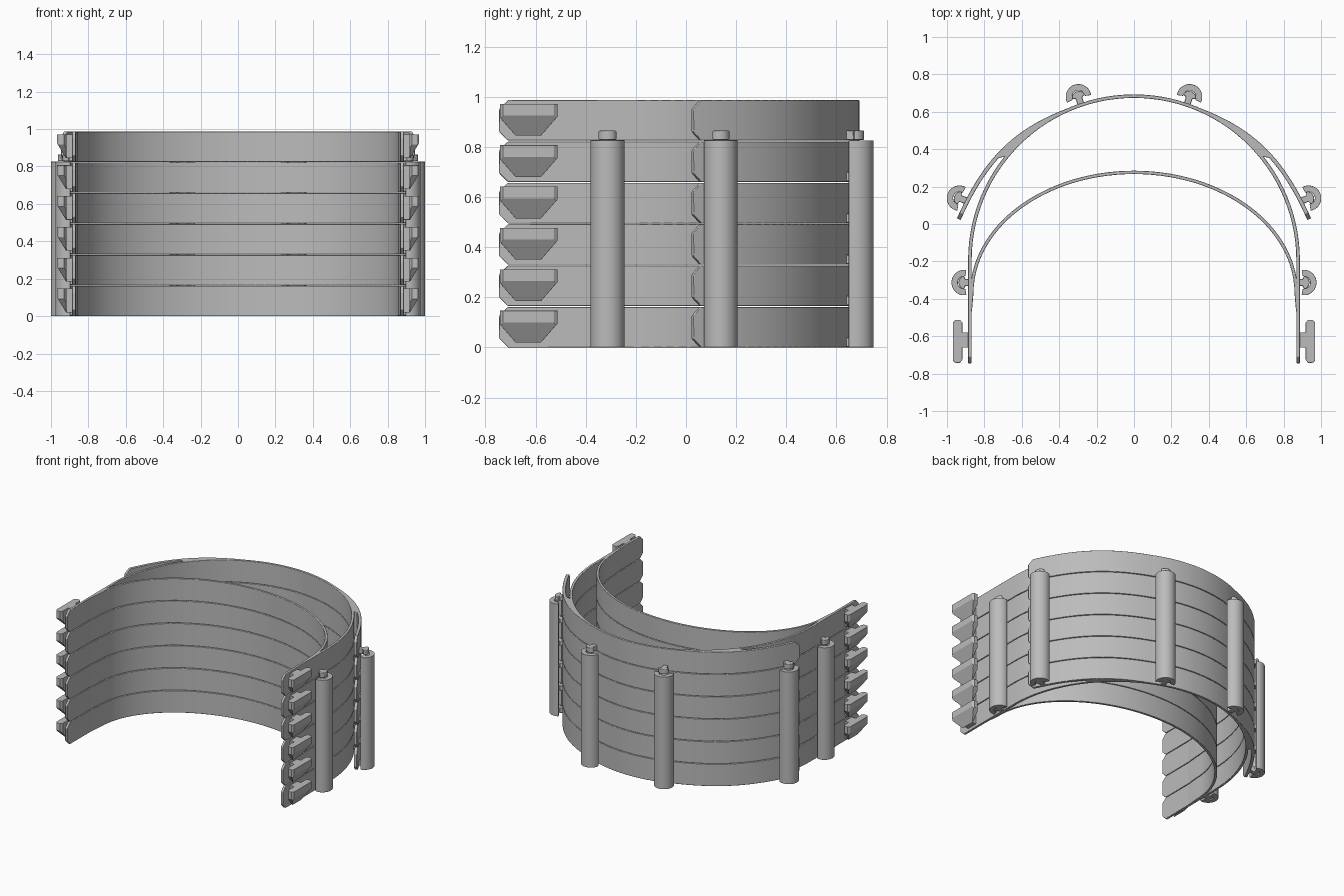
import bpy, bmesh, math
from mathutils import Vector
from mathutils.geometry import interpolate_bezier

cube = bpy.data.objects.get("Cube")
if cube:
    bpy.data.objects.remove(cube)

LAYERS, PITCH, HEIGHT = 6, 0.165, 0.162
CENTRE = Vector((0, -0.194))

grey = bpy.data.materials.new("plain grey")
grey.use_nodes = True
grey.diffuse_color = (0.5, 0.5, 0.5, 1)
grey.node_tree.nodes["Principled BSDF"].inputs["Base Color"].default_value = (0.5, 0.5, 0.5, 1)


def finish(name, bm, bevel=0.003, stacked=True):
    """Turn a bmesh into a softened object, repeated once per layer."""
    bmesh.ops.recalc_face_normals(bm, faces=bm.faces)
    mesh = bpy.data.meshes.new(name)
    bm.to_mesh(mesh)
    bm.free()
    mesh.materials.append(grey)
    ob = bpy.data.objects.new(name, mesh)
    bpy.context.collection.objects.link(ob)
    bpy.ops.object.select_all(action='DESELECT')
    ob.select_set(True)
    bpy.context.view_layer.objects.active = ob
    bpy.ops.object.shade_smooth_by_angle(angle=math.radians(30))
    mod = ob.modifiers.new("soft edges", 'BEVEL')
    mod.width = bevel
    mod.segments = 1
    mod.limit_method = 'ANGLE'
    mod.angle_limit = math.radians(40)
    mod.harden_normals = True
    if stacked:
        arr = ob.modifiers.new("layers", 'ARRAY')
        arr.count = LAYERS
        arr.use_relative_offset = False
        arr.use_constant_offset = True
        arr.constant_offset_displace = (0, 0, PITCH)


def ribbon(name, outer, inner, cut_start=0, cut_end=0):
    """Upright strip between two plan curves, with cut corners at its ends."""
    bm = bmesh.new()
    rows = [0, 0.035, HEIGHT - 0.035, HEIGHT]
    n = len(outer)

    def column(path, i):
        cut, nxt = {0: (cut_start, 1), n - 1: (cut_end, n - 2)}.get(i, (0, i))
        pulled = path[i] + (path[nxt] - path[i]).normalized() * cut
        return [bm.verts.new((*(pulled if r in (0, 3) else path[i]), z))
                for r, z in enumerate(rows)]

    cols = [(column(outer, i), column(inner, i)) for i in range(n)]
    for (o1, i1), (o2, i2) in zip(cols, cols[1:]):
        for r in range(3):
            bm.faces.new((o1[r], o2[r], o2[r + 1], o1[r + 1]))
            bm.faces.new((i1[r], i1[r + 1], i2[r + 1], i2[r]))
        bm.faces.new((o1[3], o2[3], i2[3], i1[3]))
        bm.faces.new((o1[0], i1[0], i2[0], o2[0]))
    for o, i in (cols[0], cols[-1]):
        for r in range(3):
            bm.faces.new((o[r], o[r + 1], i[r + 1], i[r]))
    finish(name, bm)


def prism(points, z0, z1):
    bm = bmesh.new()
    face = bm.faces.new([bm.verts.new((x, y, z0)) for x, y in points])
    top = bmesh.ops.extrude_face_region(bm, geom=[face])["geom"]
    bmesh.ops.translate(bm, vec=(0, 0, z1 - z0),
                        verts=[g for g in top if isinstance(g, bmesh.types.BMVert)])
    bmesh.ops.recalc_face_normals(bm, faces=bm.faces)
    return bm


def arc(rx, ry, cy, a0, a1, n):
    angles = [math.radians(a0 + (a1 - a0) * i / n) for i in range(n + 1)]
    return [Vector((rx * math.cos(a), cy + ry * math.sin(a))) for a in angles]


def arch(rx, ry, cy, foot_x, foot_y):
    """Half ellipse with a leg running forward on each side."""
    return ([Vector((foot_x, foot_y))] + arc(rx, ry, cy, 0, 180, 56)
            + [Vector((-foot_x, foot_y))])


# Main band: half circle with straight arms
ribbon("main_band", arch(0.887, 0.887, CENTRE.y, 0.887, -0.745),
       arch(0.868, 0.868, CENTRE.y, 0.868, -0.745), 0.035, 0.035)

# Inner band: flatter arch blending into the arms
ribbon("inner_band", arch(0.876, 0.655, -0.37, 0.882, -0.47),
       arch(0.858, 0.637, -0.37, 0.867, -0.47))

# Flared side wings, solid with the main band until the slot opens
ctrl = [Vector(p) for p in ((0.229, 0.660, 0), (0.60, 0.552, 0), (0.79, 0.387, 0), (0.947, 0.03, 0))]
wing_outer = [p.xy for p in interpolate_bezier(*ctrl, 24)]
wing_inner = []
for i, p in enumerate(wing_outer):
    radial = p - CENTRE
    if math.atan2(radial.y, radial.x) > math.radians(38):
        wing_inner.append(CENTRE + radial.normalized() * 0.870)
    else:
        d = (wing_outer[min(i + 1, 23)] - wing_outer[i - 1]).normalized()
        wing_inner.append(p + Vector((d.y, -d.x)) * 0.022)

# Hook plan: outer bar with rounded tips, bridged to the arm
HOOK = [(0.88, -0.66), (0.918, -0.66), (0.918, -0.725), (0.93, -0.742), (0.956, -0.742),
        (0.968, -0.73), (0.968, -0.527), (0.956, -0.513), (0.93, -0.513), (0.918, -0.527),
        (0.918, -0.58), (0.88, -0.58)]
HOOK_CUTS = [((0.968, 0, 0.1), (1, 0, -0.6)), ((0, -0.745, 0.095), (0, -1, -0.87)),
             ((0, -0.513, 0.095), (0, 1, -0.87))]

# Clip places: centre and outward direction in degrees
CLIPS = {"rear": ((0.297, 0.680), 72), "wing": ((0.933, 0.138), 20), "arm": ((0.908, -0.313), 0)}

for side, s in (("left", 1), ("right", -1)):
    def flip(pts):
        return [Vector((s * p[0], p[1])) for p in pts]

    ribbon(side + "_wing", flip(wing_outer), flip(wing_inner), 0, 0.035)

    # Hook with underside sloping back to the arm
    bm = prism(HOOK, 0.02, 0.147)
    for co, no in HOOK_CUTS:
        cut = bmesh.ops.bisect_plane(bm, geom=bm.verts[:] + bm.edges[:] + bm.faces[:],
                                     plane_co=co, plane_no=no, clear_outer=True)["geom_cut"]
        bmesh.ops.holes_fill(bm, edges=[e for e in cut if isinstance(e, bmesh.types.BMEdge)], sides=0)
    for v in bm.verts:
        v.co.x *= s
    finish(side + "_hook", bm, 0.005)

    for place, (centre, angle) in CLIPS.items():
        out = Vector((math.cos(math.radians(angle)), math.sin(math.radians(angle))))
        along = Vector((-out.y, out.x))

        def placed(pts):
            return flip([Vector(centre) + along * p[0] + out * p[1] for p in pts])

        # Long C-shaped clip holding the stack together
        shell = arc(0.068, 0.068, 0, -10, 190, 24) + arc(0.034, 0.034, 0, 190, -10, 16)
        finish(f"{side}_{place}_clip", prism(placed(shell), 0, 0.826), 0.002, False)

        # Mushroom peg on each layer
        peg = [(-0.018, -0.05), (0.018, -0.05), (0.018, -0.006)]
        peg += list(arc(0.036, 0.03, 0, 0, 180, 10)) + [(-0.018, -0.006)]
        finish(f"{side}_{place}_peg", prism(placed(peg), 0.003, 0.04), 0.004)
